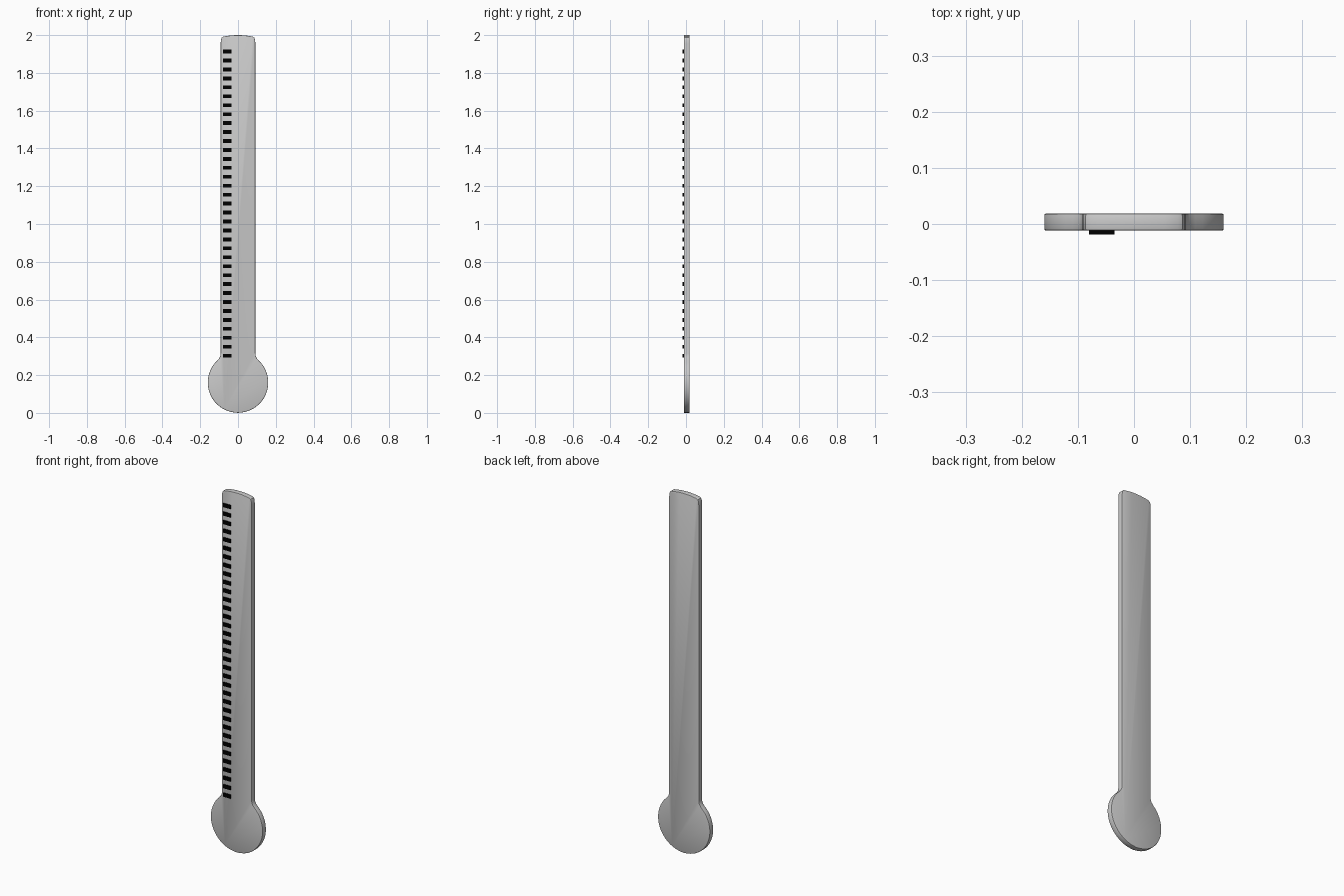
import bpy, bmesh, math

if "Cube" in bpy.data.objects:
    bpy.data.objects.remove(bpy.data.objects["Cube"])

FRONT, BACK = -0.0118, 0.0185

# Right half of the outline: round bulb, small neck fillet, stem, gently arched top
half = []
R = 0.16
for i in range(1, 29):
    a = math.radians(-90 + 130 * i / 28)
    half.append((R * math.cos(a), 0.161 + R * math.sin(a)))
half += [(0.109, 0.278), (0.099, 0.290), (0.0935, 0.302), (0.092, 0.315),
         (0.092, 1.955), (0.090, 1.977), (0.086, 1.987), (0.078, 1.992),
         (0.055, 1.996), (0.028, 1.999)]
outline = [(0, 0.001)] + half + [(0, 2.0)] + [(-x, z) for x, z in reversed(half)]
outline[0] = (0, 0.0)

# Thermometer body: extruded outline with softened front and back rims
bm = bmesh.new()
face = bm.faces.new([bm.verts.new((x, FRONT, z)) for x, z in outline])
ext = bmesh.ops.extrude_face_region(bm, geom=[face])
moved = [g for g in ext["geom"] if isinstance(g, bmesh.types.BMVert)]
bmesh.ops.translate(bm, verts=moved, vec=(0, BACK - FRONT, 0))
if not any(len(f.verts) > 4 and abs(f.calc_center_median().y - FRONT) < 1e-5 for f in bm.faces):
    bm.faces.new([v for v in face.verts])
bmesh.ops.recalc_face_normals(bm, faces=bm.faces)
rims = [e for e in bm.edges if abs(e.verts[0].co.y - e.verts[1].co.y) < 1e-6]
bmesh.ops.bevel(bm, geom=rims, offset=0.003, segments=2, profile=0.5, affect='EDGES')
mesh = bpy.data.meshes.new("thermometer_body")
bm.to_mesh(mesh)
bm.free()
body = bpy.data.objects.new("thermometer_body", mesh)
bpy.context.collection.objects.link(body)
bpy.context.view_layer.objects.active = body
body.select_set(True)
bpy.ops.object.shade_smooth_by_angle(angle=math.radians(30))
body.select_set(False)

# Black scale marks along the left edge of the stem
black = bpy.data.materials.new("black_marks")
black.diffuse_color = (0.0, 0.0, 0.0, 1)
black.use_nodes = True
black.node_tree.nodes["Principled BSDF"].inputs["Base Color"].default_value = black.diffuse_color
bpy.ops.mesh.primitive_cube_add(size=1, location=(-0.0573, -0.015, 0.303))
mark = bpy.context.object
mark.name = "scale_marks"
mark.scale = (0.045, 0.007, 0.020)
bpy.ops.object.transform_apply(location=False, rotation=False, scale=True)
mark.data.materials.append(black)
arr = mark.modifiers.new("repeat", 'ARRAY')
arr.count = 35
arr.use_relative_offset = False
arr.use_constant_offset = True
arr.constant_offset_displace = (0, 0, (1.913 - 0.303) / 34)
